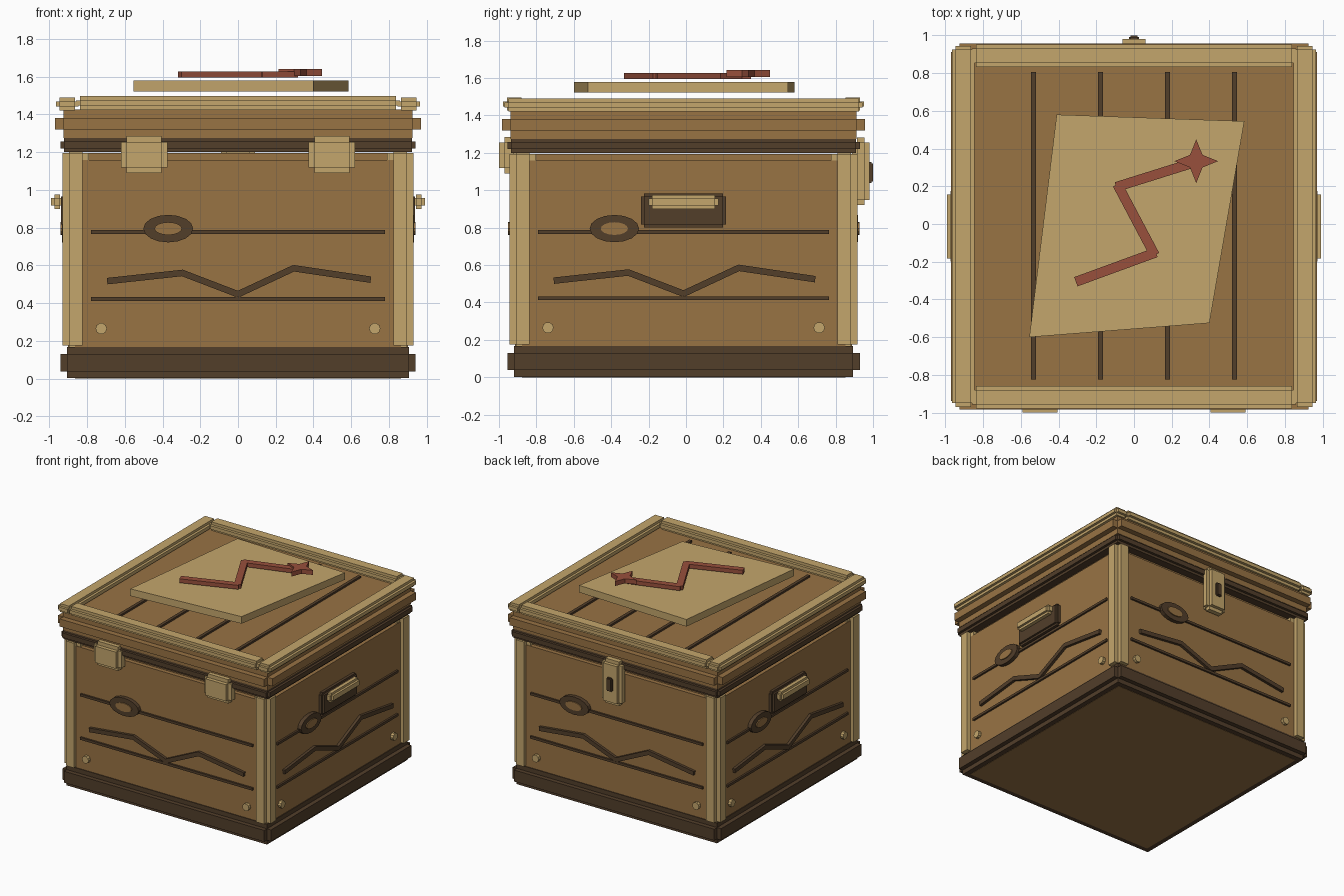
import bpy, bmesh, math
from mathutils import Matrix, Vector

if "Cube" in bpy.data.objects:
    bpy.data.objects.remove(bpy.data.objects["Cube"])

OFF = Matrix.Translation((0, -0.013, 0))   # the back latch pushes the chest off centre


def material(name, rgb):
    m = bpy.data.materials.new(name)
    lin = [(c / 255 / 12.92) if c < 11 else ((c / 255 + 0.055) / 1.055) ** 2.4 for c in rgb]
    m.diffuse_color = (*lin, 1)
    m.use_nodes = True
    m.node_tree.nodes["Principled BSDF"].inputs["Base Color"].default_value = m.diffuse_color
    return m


WOOD = material("wood", (152, 115, 68))
DARK = material("dark_wood", (82, 62, 42))
TAN = material("pale_trim", (196, 166, 108))
RED = material("red_ink", (152, 80, 60))


def finish(name, bm, mat, matrix):
    bmesh.ops.transform(bm, matrix=matrix, verts=bm.verts)
    bmesh.ops.recalc_face_normals(bm, faces=bm.faces)
    me = bpy.data.meshes.new(name)
    bm.to_mesh(me)
    bm.free()
    me.materials.append(mat)
    ob = bpy.data.objects.new(name, me)
    bpy.context.collection.objects.link(ob)
    return ob


def stepped_box(name, lo, hi, step, mat, matrix=OFF):
    """Three crossing boxes, giving a box with notched edges."""
    lo, hi = Vector(lo), Vector(hi)
    size, mid = hi - lo, (lo + hi) / 2
    bm = bmesh.new()
    for axis in range(3):
        s = [size[i] - (0 if i == axis else 2 * step) for i in range(3)]
        bmesh.ops.create_cube(bm, size=1, matrix=Matrix.Translation(mid) @ Matrix.Diagonal((*s, 1)))
    return finish(name, bm, mat, matrix)


def notched_slab(name, half, z0, z1, step, mat):
    return stepped_box(name, (-half, -half, z0), (half, half, z1), step, mat)


def add_prism(bm, pts, a, b):
    low = [bm.verts.new((x, y, a)) for x, y in pts]
    top = [bm.verts.new((x, y, b)) for x, y in pts]
    bm.faces.new(low[::-1])
    bm.faces.new(top)
    n = len(pts)
    for i in range(n):
        j = (i + 1) % n
        bm.faces.new((low[i], low[j], top[j], top[i]))


def prism(name, pts, a, b, mat, matrix):
    bm = bmesh.new()
    add_prism(bm, pts, a, b)
    return finish(name, bm, mat, matrix)


def stroke(name, pts, width, a, b, mat, matrix, extra=0.0):
    """A bar for each segment of a path."""
    bm = bmesh.new()
    for p, q in zip(pts, pts[1:]):
        p, q = Vector(p), Vector(q)
        d = (q - p).normalized()
        n = Vector((-d.y, d.x)) * width / 2
        p, q = p - d * extra, q + d * extra
        add_prism(bm, [p + n, p - n, q - n, q + n], a, b)
    return finish(name, bm, mat, matrix)


def ellipse(cx, cy, rx, ry, n):
    return [(cx + rx * math.cos(2 * math.pi * i / n), cy + ry * math.sin(2 * math.pi * i / n))
            for i in range(n)]


def rect(x0, x1, y0, y1):
    return [(x0, y0), (x1, y0), (x1, y1), (x0, y1)]


# Body, base and lid
notched_slab("body", 0.90, 0.0, 1.195, 0.035, WOOD)
notched_slab("base", 0.942, 0.002, 0.167, 0.036, DARK)
notched_slab("lid_band", 0.942, 1.20, 1.278, 0.02, DARK)
notched_slab("lid", 0.97, 1.275, 1.427, 0.045, WOOD)

# Corner posts
for sx in (-1, 1):
    for sy in (-1, 1):
        x, y = sx * 0.86, sy * 0.86
        stepped_box("corner_post", (x - 0.071, y - 0.071, 0.14), (x + 0.071, y + 0.071, 1.23), 0.035, TAN)

# Lid trim and grooves
for s in (-1, 1):
    stepped_box("lid_side_trim", (s * 0.905 - 0.06, -0.957, 1.422), (s * 0.905 + 0.06, 0.957, 1.49), 0.02, TAN)
    stepped_box("lid_end_trim", (-0.86, s * 0.905 - 0.06, 1.425), (0.86, s * 0.905 + 0.06, 1.497), 0.022, TAN)
for x in (-0.533, -0.178, 0.178, 0.533):
    prism("lid_groove", rect(x - 0.013, x + 0.013, -0.81, 0.82), 1.42, 1.442, DARK, OFF)

# Details repeated on all four walls
CRACK = [(-0.69, 0.517), (-0.295, 0.56), (0, 0.447), (0.295, 0.585), (0.70, 0.525)]
for k in range(4):
    turn = OFF @ Matrix.Rotation(k * math.pi / 2, 4, 'Z')
    wall = turn @ Matrix.Rotation(math.pi / 2, 4, 'X')
    for z in (0.777, 0.422):
        prism("plank_groove", rect(-0.778, 0.778, z - 0.01, z + 0.01), 0.89, 0.915, DARK, wall)
    stroke("wood_crack", CRACK, 0.034, 0.89, 0.922, DARK, wall, 0.004)
    prism("knot", ellipse(-0.37, 0.795, 0.132, 0.073, 16), 0.89, 0.932, DARK, wall)
    prism("knot_heart", ellipse(-0.37, 0.795, 0.073, 0.034, 16), 0.92, 0.94, WOOD, wall)
    for x in (-0.725, 0.725):
        prism("stud", ellipse(x, 0.265, 0.03, 0.03, 10), 0.89, 0.925, TAN, wall)
    # Carry handles on the two sides
    if k % 2:
        stepped_box("handle_plate", (-0.227, -0.938, 0.80), (0.227, -0.88, 0.982), 0.016, DARK, turn)
        stepped_box("handle", (-0.187, -0.99, 0.90), (0.187, -0.925, 0.975), 0.018, TAN, turn)

# Front hinges
for x in (-0.498, 0.498):
    stepped_box("hinge", (x - 0.123, -0.987, 1.09), (x + 0.123, -0.88, 1.285), 0.03, TAN)

# Back latch with keyhole
stepped_box("latch", (-0.09, 0.90, 0.92), (0.09, 0.995, 1.282), 0.028, TAN)
stepped_box("keyhole", (-0.026, 0.98, 1.04), (0.026, 1.013, 1.15), 0.008, DARK)

# Map sheet with route and star
FLAT = Matrix.Identity(4)
prism("map_sheet", [(-0.41, 0.58), (0.585, 0.545), (0.40, -0.525), (-0.555, -0.60)], 1.522, 1.58, TAN, FLAT)
stroke("map_route", [(-0.297, -0.302), (0.105, -0.155), (-0.083, 0.2), (0.30, 0.32)], 0.052,
       1.595, 1.628, RED, FLAT, 0.012)
star = [(0.33 + r * math.cos(i * math.pi / 4), 0.333 + r * math.sin(i * math.pi / 4))
        for i, r in enumerate((0.116, 0.047) * 4)]
prism("map_star", star, 1.605, 1.642, RED, FLAT)
